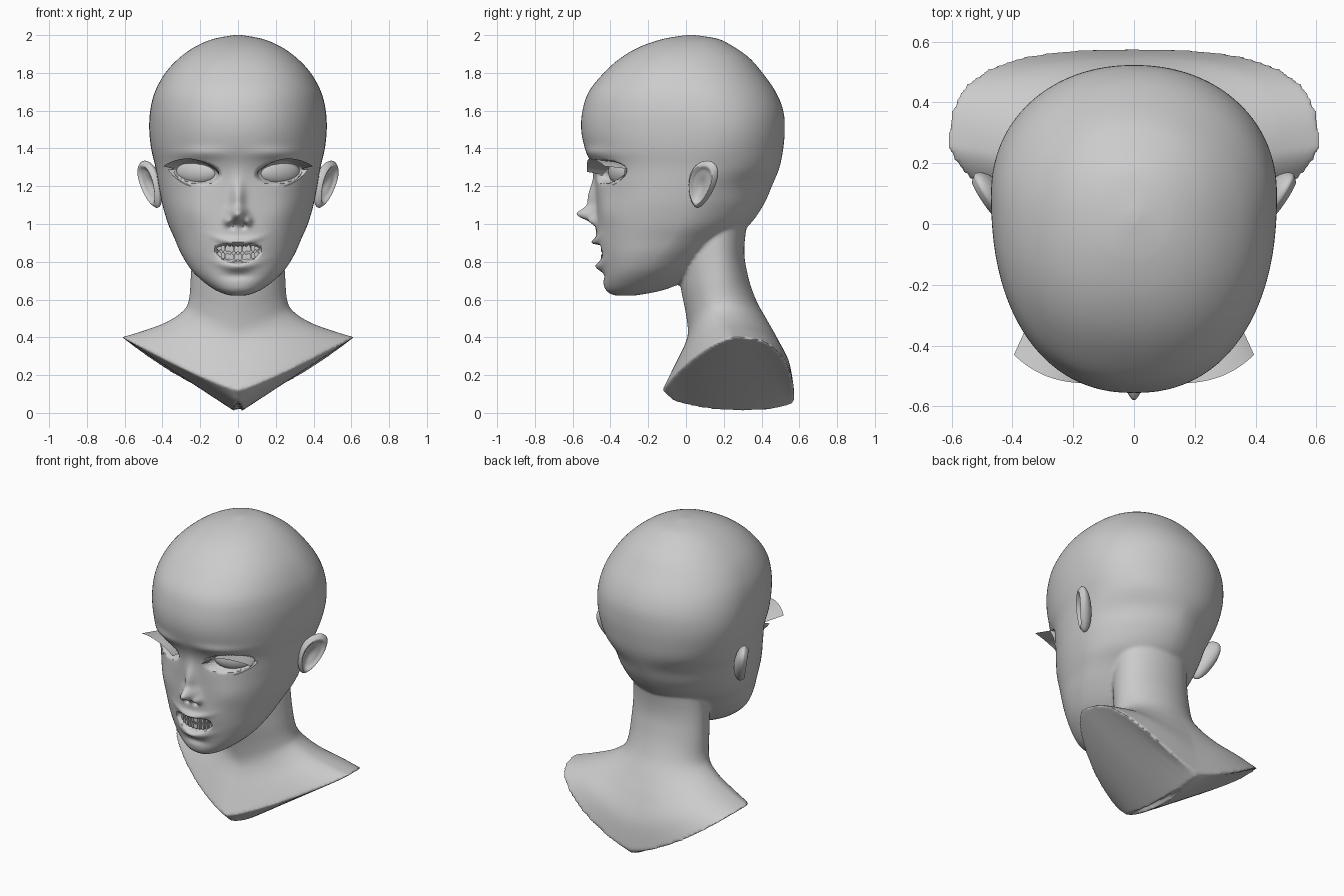
import bpy, bmesh
from math import sin, cos, pi, exp
from mathutils import Vector
from mathutils.bvhtree import BVHTree

if "Cube" in bpy.data.objects:
    bpy.data.objects.remove(bpy.data.objects["Cube"])

grey = bpy.data.materials.new("plain_grey")
grey.use_nodes = True
grey.diffuse_color = (0.6, 0.6, 0.6, 1)
grey.node_tree.nodes["Principled BSDF"].inputs["Base Color"].default_value = grey.diffuse_color


def make(name, bm, angle=0.8):
    """Turn a bmesh into a smooth shaded grey object."""
    mesh = bpy.data.meshes.new(name)
    bm.to_mesh(mesh)
    bm.free()
    obj = bpy.data.objects.new(name, mesh)
    bpy.context.collection.objects.link(obj)
    mesh.materials.append(grey)
    bpy.ops.object.select_all(action='DESELECT')
    obj.select_set(True)
    bpy.context.view_layer.objects.active = obj
    bpy.ops.object.shade_smooth_by_angle(angle=angle)
    return obj


def smooth_rows(rows, steps=6):
    """Catmull-Rom interpolation between rows of section values."""
    out = []
    for i in range(len(rows) - 1):
        quad = [rows[max(i - 1, 0)], rows[i], rows[i + 1], rows[min(i + 2, len(rows) - 1)]]
        for k in range(steps):
            t = k / steps
            out.append([b + t * ((c - a) + t * ((2 * a - 5 * b + 4 * c - d)
                        + t * (3 * b - a - 3 * c + d))) / 2 for a, b, c, d in zip(*quad)])
    return out + [list(rows[-1])]


def loft(bm, rows, count=96):
    """Skin rounded sections: width, side y z, front y z, back y z, front and back roundness."""
    rings = []
    for w, ys, zs, yf, zf, yb, zb, nf, nb in rows:
        ring = []
        for i in range(count):
            s, c = sin(2 * pi * i / count), cos(2 * pi * i / count)
            y, z, n, p = (yf, zf, nf, 1.2) if c > 0 else (yb, zb, nb, 1.5)
            sx, cy = abs(s) ** (2 / n), abs(c) ** (2 / n)
            ring.append(bm.verts.new((w * sx * (1 if s > 0 else -1),
                                      ys + (y - ys) * cy, z + (zs - z) * sx ** p)))
        rings.append(ring)
    for a, b in zip(rings, rings[1:]):
        for i in range(count):
            j = (i + 1) % count
            bm.faces.new((a[i], a[j], b[j], b[i]))
    bm.faces.new(rings[0])
    bm.faces.new(rings[-1])


# Head sections: z, half width, y of widest point, front y, back y
HEAD = [
    (.622, .05, -.33, -.385, -.26), (.65, .12, -.29, -.425, -.12), (.7, .19, -.25, -.44, 0),
    (.76, .25, -.2, -.447, .08), (.84, .3, -.14, -.462, .16), (.92, .335, -.08, -.475, .24),
    (1, .37, -.03, -.475, .34), (1.1, .4, 0, -.475, .41), (1.2, .42, .03, -.48, .455),
    (1.3, .437, .06, -.495, .495), (1.4, .46, .09, -.535, .515), (1.5, .47, .1, -.555, .523),
    (1.6, .465, .08, -.548, .515), (1.7, .44, .05, -.515, .475), (1.8, .385, .02, -.435, .405),
    (1.88, .31, .01, -.345, .335), (1.94, .225, .02, -.24, .25), (1.98, .13, .03, -.12, .17),
    (2, .02, .03, 0, .05)]
# Neck and shoulders, in the order loft() expects
NECK = [
    (.23, .16, 1.2, -.02, 1.2, .36, 1.2, 2, 2), (.24, .16, .9, -.05, .9, .31, .9, 2, 2),
    (.25, .17, .72, -.03, .68, .325, .74, 2, 2), (.26, .18, .6, 0, .52, .37, .6, 2, 2),
    (.29, .2, .54, .01, .42, .43, .49, 2, 2), (.38, .22, .48, -.01, .35, .49, .38, 1.8, 2.2),
    (.5, .24, .435, -.06, .25, .55, .24, 1.6, 2.6), (.615, .25, .4, -.125, .12, .575, .07, 1.4, 3)]
KEEL = (.02, .3, .01, -.08, .08, .56, .05, 2, 2)

body = bmesh.new()
loft(body, smooth_rows([(w, ys, z, yf, z, yb, z, 2.25, 2.1 if z > 1.2 else 1.8)
                        for z, w, ys, yf, yb in HEAD]))
loft(body, smooth_rows(NECK) + [KEEL])
bmesh.ops.recalc_face_normals(body, faces=body.faces)
bust = make("bust", body)

# Fuse head and neck into one skin
remesh = bust.modifiers.new("fuse", 'REMESH')
remesh.mode, remesh.voxel_size, remesh.use_smooth_shade = 'VOXEL', .01, True
relax = bust.modifiers.new("relax", 'SMOOTH')
relax.factor, relax.iterations = .5, 6
for mod in ("fuse", "relax"):
    bpy.ops.object.modifier_apply(modifier=mod)


def bump(dx, sx, dz, sz):
    return exp(-(dx / sx) ** 2 - (dz / sz) ** 2)


def hole(u, v):
    return max(0, min(1, (1 - u * u - v * v) * 3))


def relief(x, z):
    """Forward offset of the face."""
    a = abs(x)
    smile = z - 1.5 * x * x
    tilt = z - 1.275 - .12 * (a - .215)
    d = .085 * bump(x, .042, z - 1.05, .036) + .045 * bump(x, .034, z - 1.13, .09)   # nose
    d += .035 * bump(a - .052, .022, z - 1.015, .024)                              # nose wings
    d -= .035 * bump(a - .03, .013, z - .99, .012)                                 # nostrils
    d += .028 * bump(x, .09, smile - .905, .018) + .03 * bump(x, .09, smile - .775, .024)   # lips
    d -= .012 * bump(x, .08, z - .725, .022)                                       # chin fold
    d -= .075 * hole(x / .125, (smile - .842) / .05)                               # mouth
    d += .014 * bump(a - .24, .09, z - 1.06, .09)                                  # cheeks
    d -= .018 * bump(a - .2, .11, tilt, .06)                                       # eye sockets
    d += .012 * bump(a - .2, .13, z - 1.375, .03)                                  # brows
    return d - .055 * hole((a - .215) / .125, tilt / .06)                          # lid openings


bm = bmesh.new()
bm.from_mesh(bust.data)
for v in bm.verts:
    if v.co.y < -.15 and v.co.z > .62:
        v.co.y -= relief(v.co.x, v.co.z) * max(0, min(1, (-.15 - v.co.y) / .12))
bm.normal_update()
skin = BVHTree.FromBMesh(bm)
bm.to_mesh(bust.data)
bm.free()
bpy.ops.object.shade_smooth_by_angle(angle=1)


def face_y(x, z):
    return skin.ray_cast(Vector((x, -2, z)), Vector((0, 1, 0)))[0].y


def strip(name, inner, outer):
    """Thin lash ribbon between two edges."""
    bm = bmesh.new()
    pairs = [(bm.verts.new(p), bm.verts.new(q)) for p, q in zip(inner, outer)]
    for (a, b), (c, d) in zip(pairs, pairs[1:]):
        bm.faces.new((a, b, d, c))
    return make(name, bm)


SPAN = [i / 16 for i in range(17)]
for side, word in ((1, "left"), (-1, "right")):
    # Eyeball turned along the curve of the face
    bm = bmesh.new()
    bmesh.ops.create_uvsphere(bm, u_segments=32, v_segments=20, radius=1)
    eye = make(word + "_eyeball", bm)
    eye.scale = (.125, .055, .07)
    eye.rotation_euler.z = side * .5
    eye.location = (side * .215, face_y(side * .215, 1.275) + .028, 1.275)

    # Lashes
    inner, outer, low_in, low_out = [], [], [], []
    for t in SPAN:
        x, arch = .1 + .24 * t, sin(pi * t) ** .8
        z = 1.262 + .03 * t + .055 * arch
        y = face_y(side * x, z)
        inner.append((side * x, y + .005, z))
        outer.append((side * (x + .055 * t), min(y - .005, -.525 + .095 * t ** 3), z + .014))
        z = 1.258 + .03 * t - .05 * arch
        y = face_y(side * x, z)
        low_in.append((side * x, y, z))
        low_out.append((side * (x + .03 * t), y - .012 - .03 * t * arch, z - .026 * arch))
    strip(word + "_upper_lash", inner, outer)
    strip(word + "_lower_lash", low_in, low_out)

    # Ear: an egg shaped shell with a rolled rim and a hollow bowl
    bm = bmesh.new()
    bmesh.ops.create_uvsphere(bm, u_segments=40, v_segments=32, radius=1)
    along, up = Vector((.5, .85, 0)).normalized(), Vector((.27, .2, 1)).normalized()
    out = along.cross(up).normalized()
    for v in bm.verts:
        u, h, r = v.co.x, v.co.y, (v.co.x ** 2 + v.co.y ** 2) ** .5
        depth = .05 * v.co.z
        if v.co.z > 0:
            depth = .018 * v.co.z + .016 * exp(-((r - .82) / .13) ** 2) - .03 * bump(u + .1, .5, h + .1, .55)
        p = Vector((.463, .085, 1.21)) + along * u * (.08 + .025 * h) + up * h * .132 + out * depth
        v.co = (side * p.x, p.y, p.z)
    bmesh.ops.recalc_face_normals(bm, faces=bm.faces)
    make(word + "_ear", bm)

# Teeth in two curved rows
for row, z, tall in (("upper", .866, .038), ("lower", .825, .036)):
    bm = bmesh.new()
    for i in range(10):
        x = (i - 4.5) * .0225
        tooth = bmesh.ops.create_cube(bm, size=1)["verts"]
        bmesh.ops.scale(bm, vec=(.0215, .05, tall), verts=tooth)
        bmesh.ops.translate(bm, vec=(x, -.425 + 2.5 * x * x, z + 1.2 * x * x), verts=tooth)
    bmesh.ops.bevel(bm, geom=bm.edges[:], offset=.005, segments=2, affect='EDGES')
    make(row + "_teeth", bm)
